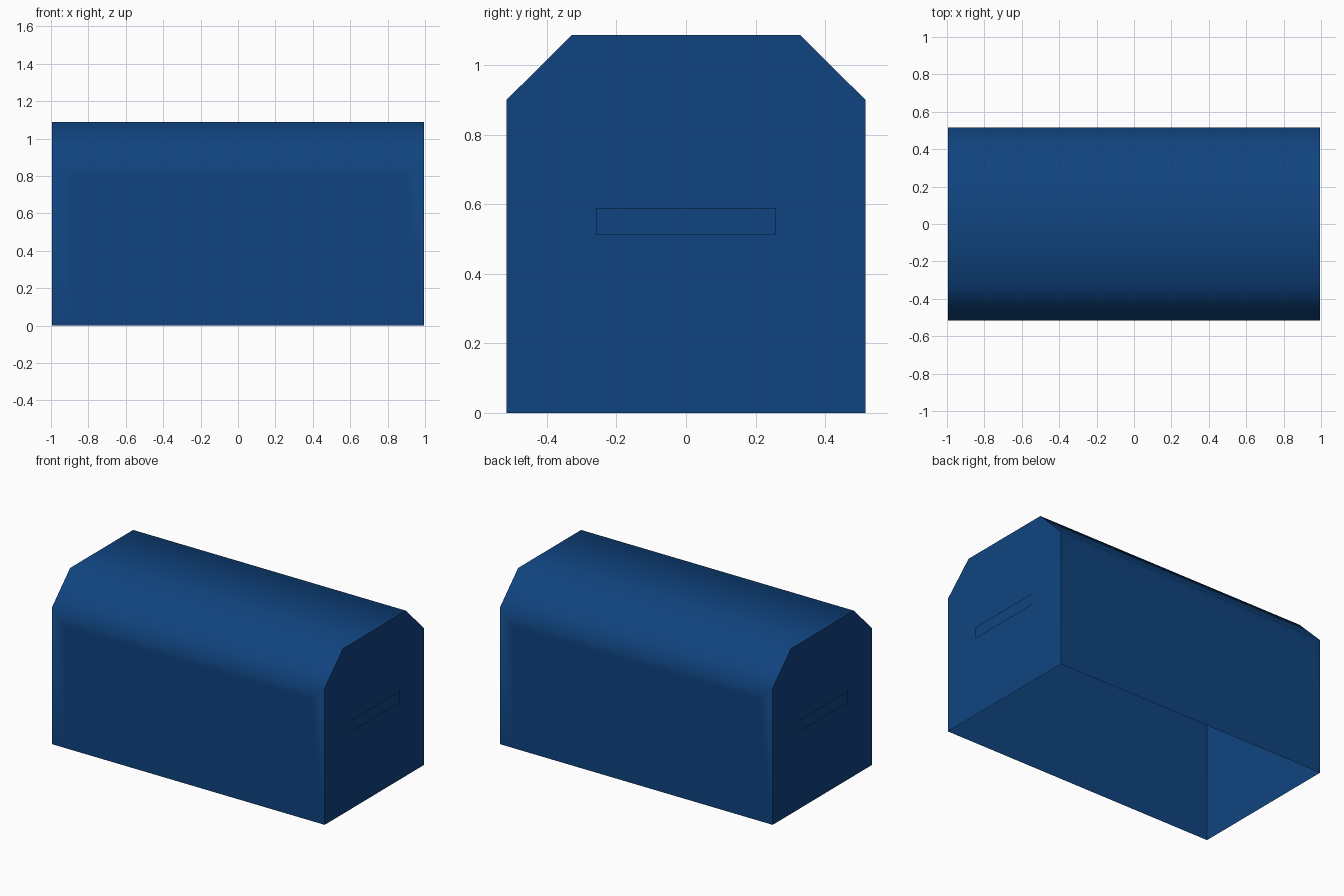
import bpy
import bmesh

cube = bpy.data.objects.get("Cube")
if cube:
    bpy.data.objects.remove(cube, do_unlink=True)

HALF_LENGTH = 0.994
HALF_WIDTH = 0.517
ROOF_HALF = 0.328
SHOULDER = 0.90
HEIGHT = 1.088

blue = bpy.data.materials.new("deep_blue")
blue.use_nodes = True
colour = (0.0052, 0.0578, 0.216, 1)
blue.diffuse_color = colour
blue.node_tree.nodes["Principled BSDF"].inputs["Base Color"].default_value = colour


def finish(name, bm):
    mesh = bpy.data.meshes.new(name)
    bm.to_mesh(mesh)
    bm.free()
    mesh.materials.append(blue)
    obj = bpy.data.objects.new(name, mesh)
    bpy.context.collection.objects.link(obj)
    return obj


# Shell: end profile swept along x, open underneath
half = [(HALF_WIDTH, 0), (HALF_WIDTH, SHOULDER), (ROOF_HALF, HEIGHT)]
profile = half + [(-y, z) for y, z in reversed(half)]
bm = bmesh.new()
ends = [[bm.verts.new((x, y, z)) for y, z in profile]
        for x in (-HALF_LENGTH, HALF_LENGTH)]
caps = [bm.faces.new(ring) for ring in ends]
strips = []
for i in range(len(profile) - 1):
    strips.append(bm.faces.new((ends[0][i], ends[0][i + 1],
                                ends[1][i + 1], ends[1][i])))
bmesh.ops.recalc_face_normals(bm, faces=bm.faces)
if caps[1].normal.x < 0:
    bmesh.ops.reverse_faces(bm, faces=bm.faces)

# Smooth along the sides and roof, crisp at the flat ends
for face in strips:
    face.smooth = True
for cap in caps:
    for edge in cap.edges:
        edge.smooth = False

# Flush inset panels keep the middle of the long walls flat
bmesh.ops.inset_individual(bm, faces=[strips[0], strips[-1]], thickness=0.14)
finish("shell", bm)

# Thin handle plates standing just off each end
for name, side in (("left_handle_plate", 1), ("right_handle_plate", -1)):
    bm = bmesh.new()
    corners = [(-0.257, 0.514), (0.257, 0.514), (0.257, 0.589), (-0.257, 0.589)]
    bm.faces.new([bm.verts.new((side, y * side, z)) for y, z in corners])
    finish(name, bm)
